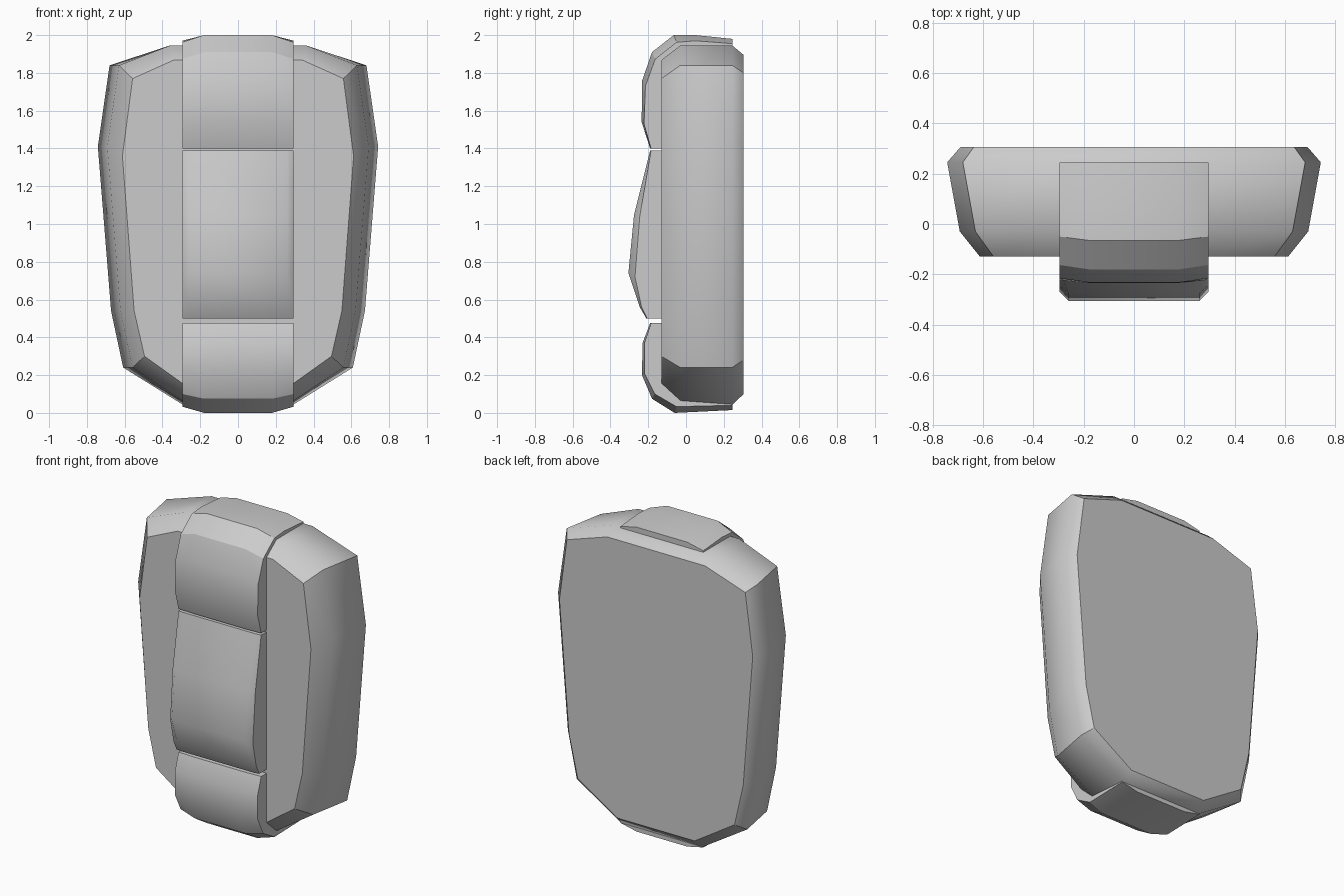
import bpy, bmesh, math

if "Cube" in bpy.data.objects:
    bpy.data.objects.remove(bpy.data.objects["Cube"])


def loft(name, loops):
    """Skin a stack of equal-length closed loops and cap both ends."""
    bm = bmesh.new()
    rings = [[bm.verts.new(p) for p in loop] for loop in loops]
    n = len(rings[0])
    for a, b in zip(rings, rings[1:]):
        for i in range(n):
            j = (i + 1) % n
            bm.faces.new((a[i], a[j], b[j], b[i]))
    caps = [bm.faces.new(rings[0]), bm.faces.new(rings[-1])]
    bmesh.ops.recalc_face_normals(bm, faces=bm.faces[:])
    for f in bm.faces:
        f.smooth = True
    for f in caps:
        for e in f.edges:
            e.smooth = False
    mesh = bpy.data.meshes.new(name)
    obj = bpy.data.objects.new(name, mesh)
    bpy.context.collection.objects.link(obj)
    return obj, bm, rings


def body_ring(y, half):
    """Mirror a right-hand outline into a closed ring at depth y."""
    return [(x, y, z) for x, z in half] + [(-x, y, z) for x, z in reversed(half)]


# Shell: chamfered front, tapering sides, small bevel at the back
full = [(.36, 1.945), (.68, 1.84), (.742, 1.41), (.672, .54), (.608, .24), (.29, .042)]
front = [(.34, 1.868), (.558, 1.77), (.612, 1.36), (.55, .54), (.495, .30), (.25, .125)]
mid = [(x - .05 if 0 < i < 5 else x, z) for i, (x, z) in enumerate(full)]
mid[5] = (.28, .055)
back = [(.35, 1.895), (.637, 1.80), (.69, 1.40), (.622, .55), (.56, .28), (.275, .10)]
shell, bm, rings = loft("shell", [body_ring(-.13, front), body_ring(-.03, mid),
                                  body_ring(.245, full), body_ring(.305, back)])
for a, b in zip(rings, rings[1:]):
    for i in (1, 4, 7, 10):  # crisp corner columns
        bm.edges.get((a[i], b[i])).smooth = False
bm.to_mesh(shell.data)
bm.free()


def panel(name, centre, edge, inner, flat):
    """Front panel: crowned (y, z) profile swept across x."""
    cols = [(-.295, edge), (-flat, centre), (flat, centre), (.295, edge)]
    obj, bm, _ = loft(name, [[(x, y, z) for y, z in prof + inner] for x, prof in cols])
    for e in bm.edges:
        if len(e.link_faces) == 2 and e.calc_face_angle() > math.radians(30):
            e.smooth = False
    bm.to_mesh(obj.data)
    bm.free()


# Upper panel wraps over the top
panel("upper_panel",
      [(.245, 1.98), (.05, 2.0), (-.065, 2.0), (-.18, 1.91), (-.232, 1.76), (-.235, 1.54), (-.19, 1.40)],
      [(.245, 1.955), (.05, 1.97), (-.05, 1.962), (-.163, 1.873), (-.215, 1.73), (-.222, 1.53), (-.185, 1.40)],
      [(-.12, 1.40), (-.12, 1.80), (-.02, 1.90), (.245, 1.93)], .18)

# Middle panel bulges forward
panel("middle_panel",
      [(-.19, 1.388), (-.275, 1.05), (-.305, .74), (-.245, .56), (-.21, .50)],
      [(-.185, 1.388), (-.245, 1.04), (-.27, .72), (-.235, .56), (-.205, .50)],
      [(-.12, .50), (-.12, 1.388)], .26)

# Lower panel wraps under the base
panel("lower_panel",
      [(-.19, .475), (-.23, .37), (-.233, .20), (-.18, .075), (-.06, 0), (.245, .015)],
      [(-.185, .475), (-.22, .37), (-.22, .21), (-.165, .10), (-.05, .033), (.245, .04)],
      [(.245, .065), (-.02, .09), (-.12, .18), (-.12, .475)], .18)
